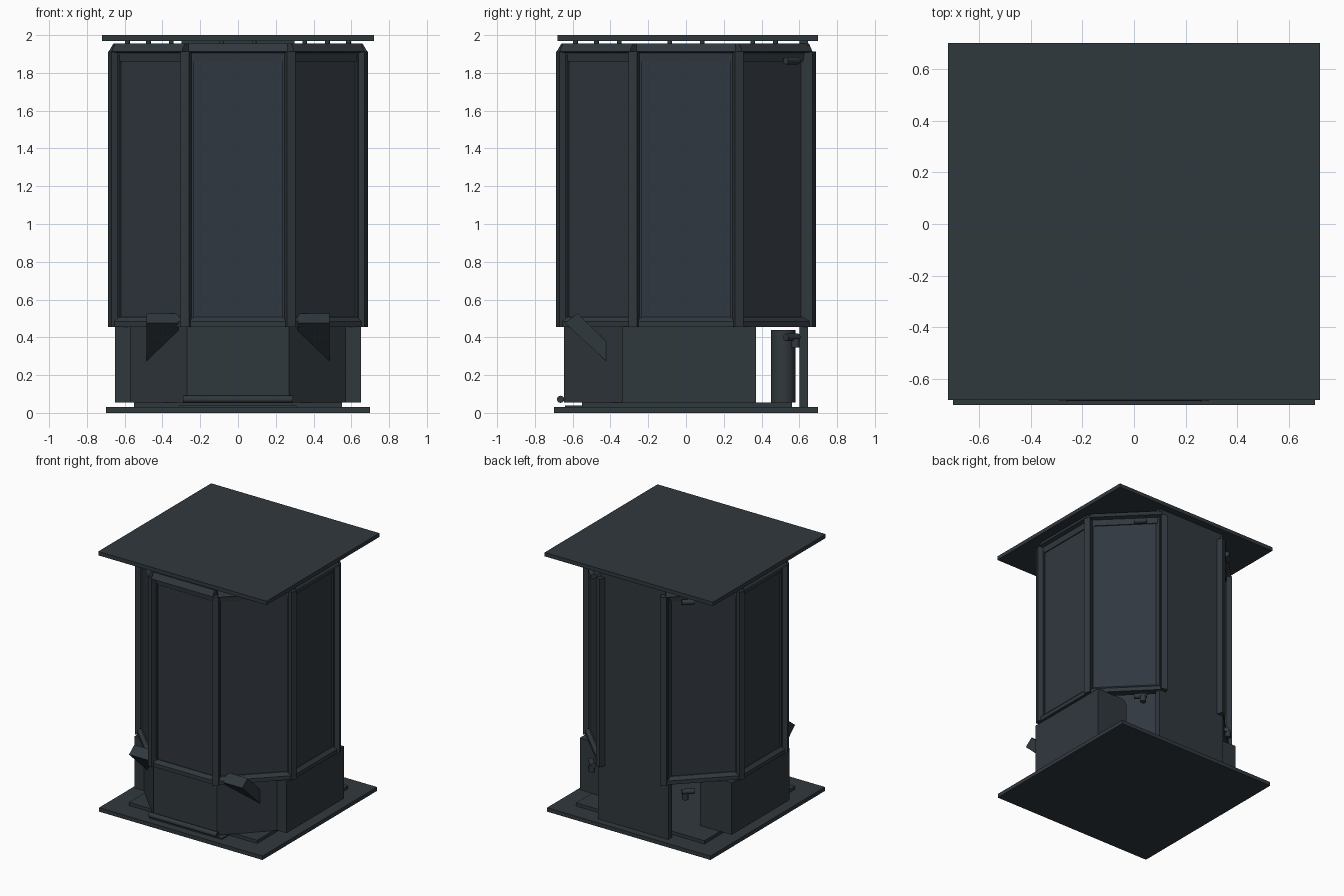
import bpy, bmesh, math
from mathutils import Matrix, Vector

if "Cube" in bpy.data.objects:
    bpy.data.objects.remove(bpy.data.objects["Cube"])

mat = bpy.data.materials.new("dark slate metal")
mat.diffuse_color = (0.030, 0.040, 0.048, 1)
mat.use_nodes = True
mat.node_tree.nodes["Principled BSDF"].inputs["Base Color"].default_value = mat.diffuse_color
panel_mat = bpy.data.materials.new("dark slate panel")
panel_mat.diffuse_color = (0.030, 0.039, 0.050, 1)
panel_mat.use_nodes = True
panel_mat.node_tree.nodes["Principled BSDF"].inputs["Base Color"].default_value = panel_mat.diffuse_color


def finish(name, bm, m=mat, M=None):
    if M is not None:
        bm.transform(M)
    bmesh.ops.recalc_face_normals(bm, faces=bm.faces)
    me = bpy.data.meshes.new(name)
    bm.to_mesh(me)
    bm.free()
    me.materials.append(m)
    ob = bpy.data.objects.new(name, me)
    bpy.context.collection.objects.link(ob)
    return ob


def box(name, x0, x1, y0, y1, z0, z1, m=mat, M=None):
    bm = bmesh.new()
    bmesh.ops.create_cube(bm, size=1)
    for v in bm.verts:
        v.co = Vector((x0 + (v.co.x + .5) * (x1 - x0),
                       y0 + (v.co.y + .5) * (y1 - y0),
                       z0 + (v.co.z + .5) * (z1 - z0)))
    return finish(name, bm, m, M)


def prism(name, profile, depth, M=None, m=mat):
    """Extrude a closed 3D profile by a vector."""
    bm = bmesh.new()
    f = bm.faces.new([bm.verts.new(p) for p in profile])
    r = bmesh.ops.extrude_face_region(bm, geom=[f])
    vs = [g for g in r["geom"] if isinstance(g, bmesh.types.BMVert)]
    bmesh.ops.translate(bm, verts=vs, vec=depth)
    return finish(name, bm, m, M)


def cyl(name, r, length, M, seg=16):
    bm = bmesh.new()
    bmesh.ops.create_cone(bm, cap_ends=True, segments=seg, radius1=r, radius2=r, depth=length)
    ob = finish(name, bm, mat, M)
    for p in ob.data.polygons:
        p.use_smooth = len(p.vertices) == 4
    return ob


T = Matrix.Translation

# Base and roof
box("base_plate", -.70, .70, -.70, .70, 0, .03)
box("base_riser", -.55, .55, -.55, .56, .03, .055)
box("front_sill", -.31, .31, -.64, -.5, .03, .04)
box("roof_plate", -.72, .72, -.68, .70, 1.97, 2.0)

# Full-height back wall
box("back_wall", -.30, .30, .60, .645, .03, 1.97)

# Seven sides of the octagon; local -y is outward, index 4 is the open back
for i in range(8):
    R = Matrix.Rotation(i * math.pi / 4, 4, 'Z')
    # corner post
    P = Matrix.Rotation(i * math.pi / 4 + math.pi / 8, 4, 'Z') @ T((0, -.711, 0))
    box(f"corner_post_{i}", -.024, .024, -.024, .024, .455, 1.912, M=P)
    if i == 4:
        continue
    box(f"side_panel_{i}", -.24, .24, -.642, -.62, .50, 1.865, panel_mat, R)
    # panel frame
    for s in (-1, 1):
        a, b = sorted((s * .235, s * .265))
        box(f"frame_stile_{i}_{s}", a, b, -.655, -.62, .46, 1.91, M=R)
    # bottom and top rails with sloped outer faces
    w = .262
    prism(f"bottom_rail_{i}", [(-w, y, z) for y, z in
          ((-.61, .455), (-.672, .455), (-.672, .485), (-.65, .508), (-.61, .508))],
          (2 * w, 0, 0), R)
    prism(f"top_rail_{i}", [(-w, y, z) for y, z in
          ((-.61, 1.86), (-.65, 1.86), (-.655, 1.905), (-.685, 1.912), (-.66, 1.955), (-.61, 1.955))],
          (2 * w, 0, 0), R)
    # roof standoffs
    for s in (-1, 1):
        cyl(f"roof_standoff_{i}_{s}", .012, .11, R @ T((s * .085, -.585, 1.915)), 8)

# Lower front skirt, bent around three sides
o = [(-.57, -.335), (-.27, -.645), (.27, -.645), (.57, -.335)]
n = [(.545, -.325), (.26, -.62), (-.26, -.62), (-.545, -.325)]
prism("front_skirt", [(x, y, .055) for x, y in o + n], (0, 0, .402))

# Side benches with a rounded inner top edge, angled chutes and rear latches
for s, side in ((1, "right"), (-1, "left")):
    prof = [(.65, .055), (.65, .458), (.43, .458)]
    prof += [(.43 - .05 * math.sin(a), .408 + .05 * math.cos(a))
             for a in (math.pi / 8, math.pi / 4, 3 * math.pi / 8, math.pi / 2)]
    prof += [(.38, .055)]
    prism(f"{side}_bench", [(s * x, -.335, z) for x, z in prof], (0, .705, 0))
    prism(f"{side}_chute", [(s * .315, y, z) for y, z in
          ((-.64, .476), (-.575, .527), (-.41, .366), (-.41, .262))], (s * .17, 0, 0))
    for z, part in ((.40, "lower"), (1.865, "upper")):
        cyl(f"{side}_{part}_latch", .02, .09, T((s * .41, .56, z)) @
            Matrix.Rotation(-s * math.pi / 4, 4, 'Z') @ Matrix.Rotation(math.pi / 2, 4, 'Y'), 12)
    cyl(f"{side}_latch_knob", .022, .05, T((s * .40, .58, .37)), 12)

# Foot rail and rear drum
cyl("foot_rail", .019, .58, T((0, -.664, .072)) @ Matrix.Rotation(math.pi / 2, 4, 'Y'))
cyl("rear_drum", .065, .385, T((0, .515, .2475)), 24)
